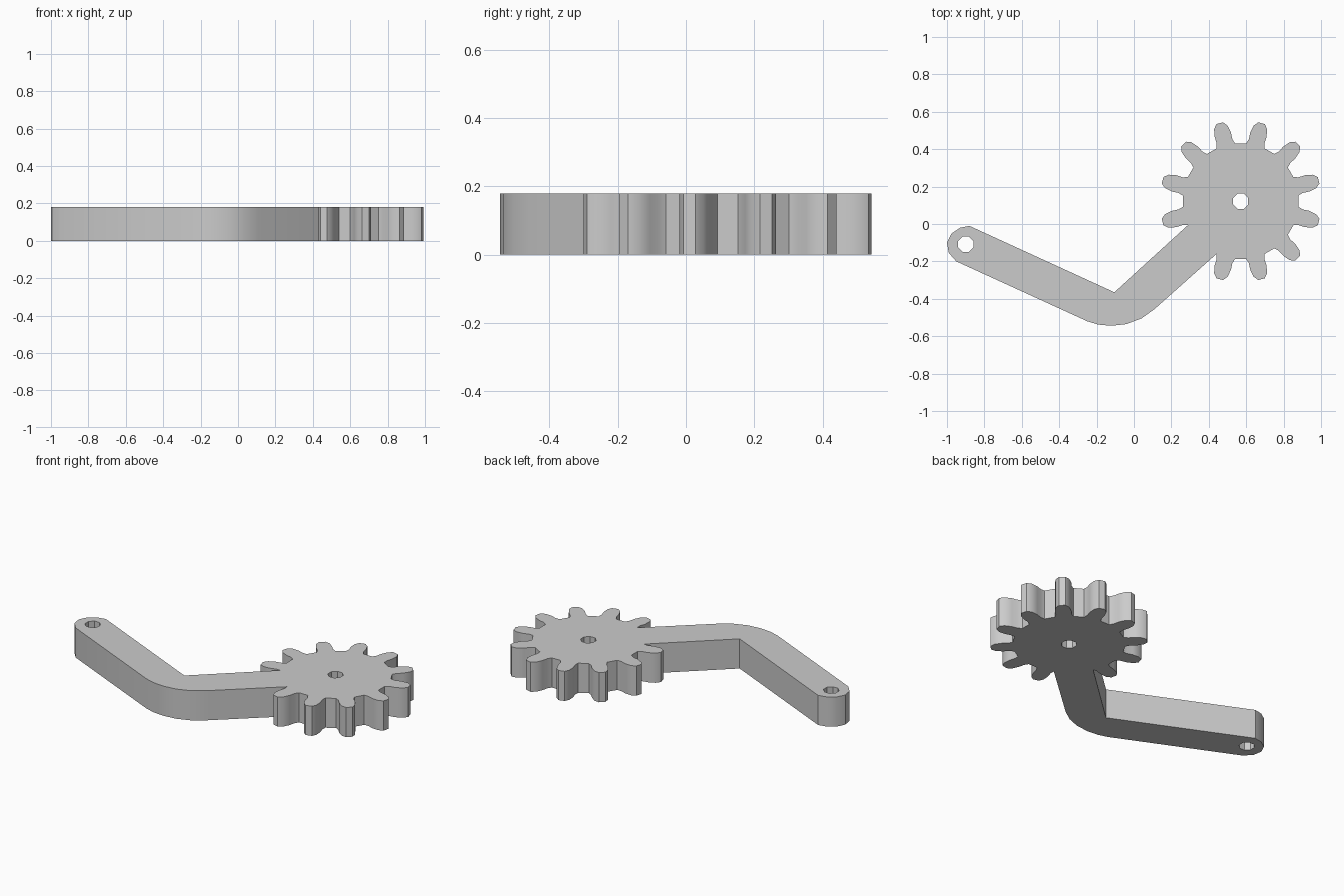
import bpy
import bmesh
from math import cos, sin, radians
from mathutils import Vector

if "Cube" in bpy.data.objects:
    bpy.data.objects.remove(bpy.data.objects["Cube"], do_unlink=True)

THICKNESS = 0.18
GEAR = Vector((0.57, 0.122))
PIVOT = Vector((-0.9, -0.108))
TEETH = 12
STEP = 360 / TEETH
HOLE = 0.044

grey = bpy.data.materials.new("plain grey")
grey.use_nodes = True
colour = (0.6, 0.6, 0.6, 1)
grey.diffuse_color = colour
grey.node_tree.nodes["Principled BSDF"].inputs["Base Color"].default_value = colour


def polar(centre, radius, degrees):
    a = radians(degrees)
    return centre + Vector((cos(a), sin(a))) * radius


def tooth(middle):
    # Half of the tooth profile as (radius, half angle), mirrored about its middle
    half = [(0.31, 9.5), (0.335, 7.4), (0.37, 7), (0.41, 5.2), (0.432, 2.4)]
    rising = [polar(GEAR, r, middle - a) for r, a in half]
    falling = [polar(GEAR, r, middle + a) for r, a in reversed(half)]
    return rising + falling


def circle(centre, radius, sides=8):
    return [polar(centre, radius, 360 * (i + 0.5) / sides) for i in range(sides)]


# Gear rim: the arm takes the place of the tooth at 225 degrees
outline = []
for i in range(TEETH - 1):
    outline += tooth(225 + STEP * (i + 1))

# Bent arm: inner corner, rounded pivot end, then the rounded outer bend
outline += [Vector(p) for p in (
    (-0.105, -0.365),
    (-0.88, -0.01), (-0.93, -0.02), (-0.975, -0.05), (-1.0, -0.1),
    (-0.99, -0.155), (-0.95, -0.2),
    (-0.25, -0.52), (-0.19, -0.538), (-0.12, -0.544), (-0.04, -0.535),
    (0.04, -0.505), (0.11, -0.455))]


def plate(name, loops):
    # Fill the outline with its holes left open, then give it thickness
    bm = bmesh.new()
    for loop in loops:
        verts = [bm.verts.new((p.x, p.y, 0)) for p in loop]
        for a, b in zip(verts, verts[1:] + verts[:1]):
            bm.edges.new((a, b))
    bmesh.ops.triangle_fill(bm, use_beauty=True, use_dissolve=False,
                            edges=bm.edges[:], normal=(0, 0, 1))
    result = bmesh.ops.extrude_face_region(bm, geom=bm.faces[:], use_keep_orig=True)
    top = [v for v in result["geom"] if isinstance(v, bmesh.types.BMVert)]
    bmesh.ops.translate(bm, verts=top, vec=(0, 0, THICKNESS))
    bmesh.ops.recalc_face_normals(bm, faces=bm.faces[:])
    mesh = bpy.data.meshes.new(name)
    bm.to_mesh(mesh)
    bm.free()
    mesh.materials.append(grey)
    obj = bpy.data.objects.new(name, mesh)
    bpy.context.collection.objects.link(obj)
    return obj


# One-piece gear and arm with the axle hole and the pivot hole
crank = plate("gear_with_arm", [outline, circle(GEAR, HOLE), circle(PIVOT, HOLE)])
bpy.context.view_layer.objects.active = crank
crank.select_set(True)
bpy.ops.object.shade_smooth_by_angle(angle=radians(30))
